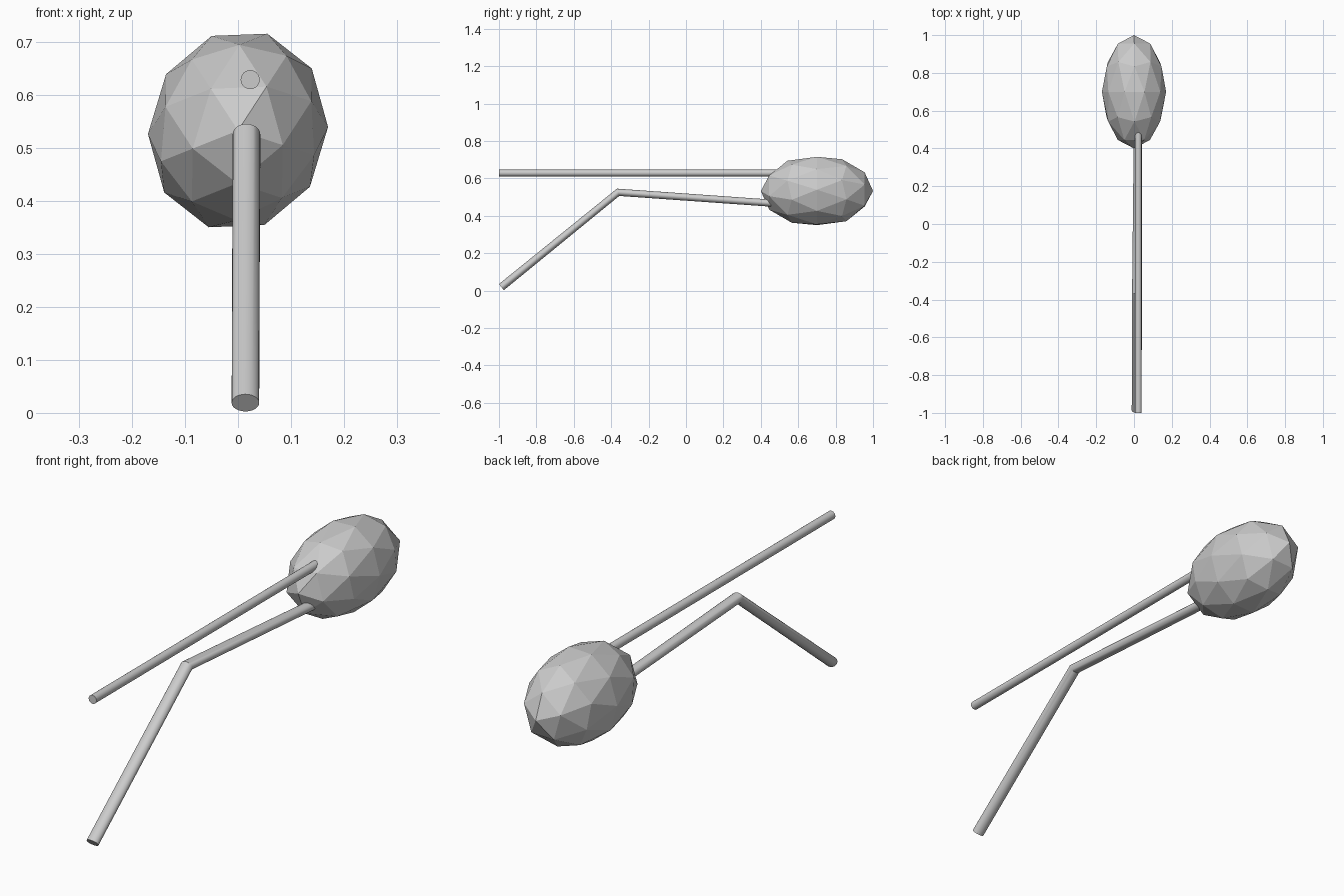
import bpy, bmesh, math
from mathutils import Matrix, Vector

if "Cube" in bpy.data.objects:
    bpy.data.objects.remove(bpy.data.objects["Cube"])


def finish(bm, name, smooth):
    bmesh.ops.recalc_face_normals(bm, faces=bm.faces)
    me = bpy.data.meshes.new(name)
    bm.to_mesh(me)
    bm.free()
    ob = bpy.data.objects.new(name, me)
    bpy.context.collection.objects.link(ob)
    if smooth:
        bpy.ops.object.select_all(action='DESELECT')
        ob.select_set(True)
        bpy.context.view_layer.objects.active = ob
        bpy.ops.object.shade_smooth_by_angle(angle=math.radians(30))
    return ob


def rod(name, path, radii, sides=24):
    """Capped tube along path, mitred at bends; radii = (x, yz) per point."""
    bm = bmesh.new()
    pts = [Vector(p) for p in path]
    rings = []
    for i, (p, (rx, rz)) in enumerate(zip(pts, radii)):
        d_in = (p - pts[max(i - 1, 0)]).normalized()
        d_out = (pts[min(i + 1, len(pts) - 1)] - p).normalized()
        tangent = (d_in + d_out).normalized()
        ref = d_out if d_out.length else d_in
        up = Vector((1, 0, 0)).cross(tangent).normalized()
        stretch = 1 / tangent.dot(ref)
        rings.append([bm.verts.new(p + Vector((rx * math.cos(a), 0, 0)) - up * rz * stretch * math.sin(a))
                      for a in (math.tau * k / sides for k in range(sides))])
    for a, b in zip(rings, rings[1:]):
        for k in range(sides):
            j = (k + 1) % sides
            bm.faces.new((a[k], a[j], b[j], b[k]))
    bm.faces.new(rings[0])
    bm.faces.new(rings[-1])
    return finish(bm, name, True)


# faceted egg-shaped head, poles along y, slightly skewed
bm = bmesh.new()
bmesh.ops.create_icosphere(bm, subdivisions=2, radius=1)
c1, s1 = math.cos(math.radians(1)), math.sin(math.radians(1))
c2, s2 = math.cos(math.radians(2)), math.sin(math.radians(2))
bm.transform(Matrix(((0.17 * s1, 0.17 * c1, 0, 0),
                     (0, 0, 0.30, 0.70),
                     (0.19 * c2, 0.19 * s2, 0, 0.533),
                     (0, 0, 0, 1))))
finish(bm, "head", False)

# straight upper rod
rod("upper_rod", [(0.023, -1, 0.629), (0.023, 0.50, 0.629)], [(0.018, 0.018)] * 2)

# bent lower rod
rod("bent_rod",
    [(0.014, -0.987, 0.019), (0.016, -0.363, 0.526), (0.021, 0.50, 0.465)],
    [(0.026, 0.021), (0.026, 0.019), (0.022, 0.019)])
